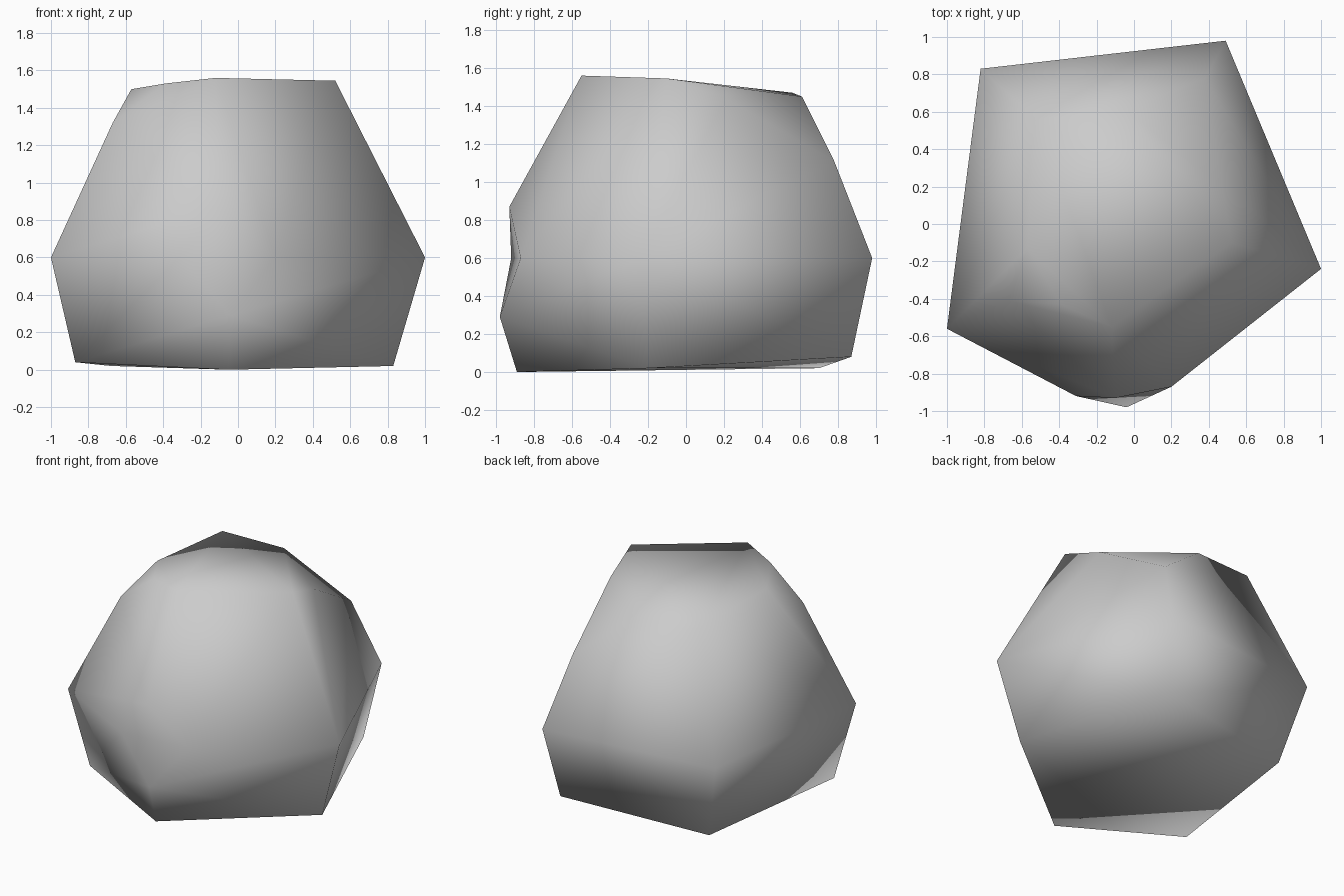
import bpy
import bmesh
from mathutils import Vector

cube = bpy.data.objects.get("Cube")
if cube:
    bpy.data.objects.remove(cube, do_unlink=True)

# Stone colour
stone = bpy.data.materials.new("grey_stone")
stone.use_nodes = True
grey = (0.6, 0.6, 0.6, 1.0)
stone.diffuse_color = grey
stone.node_tree.nodes["Principled BSDF"].inputs["Base Color"].default_value = grey

# Five-sided rings of corners, counted from the front
base_ring = [(-.05, -.89, 0), (.83, -.2, .02), (.42, .87, .08),
             (-.68, .7, .02), (-.87, -.49, .04)]
middle_ring = [(1, -.24, .6), (.49, .98, .6), (-.82, .83, .6), (-1, -.56, .6)]
top_ring = [(-.12, -.55, 1.56), (.52, -.1, 1.545), (-.52, .56, 1.47)]

# Corners that are chipped off, each leaving a small facet
front_chip = {"low": (-.04, -.98, .29), "high": (-.1, -.93, .87),
              "right": (-.31, -.92, .6), "left": (.2, -.87, .6)}
back_chip = [(-.05, .61, 1.45), (.47, .21, 1.44), (.38, .78, 1.11)]
side_chip = [(-.67, -.41, 1.32), (-.57, -.13, 1.5), (-.39, -.43, 1.53)]

bm = bmesh.new()
for point in base_ring + middle_ring + top_ring + back_chip + side_chip:
    bm.verts.new(point)
chip = {name: bm.verts.new(point) for name, point in front_chip.items()}
bmesh.ops.convex_hull(bm, input=bm.verts[:])

# Fold the front chip inwards, as a shallow notch
ridge = bm.edges.get((chip["low"], chip["high"]))
if ridge:
    bmesh.ops.rotate_edges(bm, edges=[ridge], use_ccw=False)
bmesh.ops.recalc_face_normals(bm, faces=bm.faces[:])

# Smooth boulder
for face in bm.faces:
    face.smooth = True
mesh = bpy.data.meshes.new("boulder")
bm.to_mesh(mesh)
bm.free()
mesh.materials.append(stone)
boulder = bpy.data.objects.new("boulder", mesh)
bpy.context.collection.objects.link(boulder)
